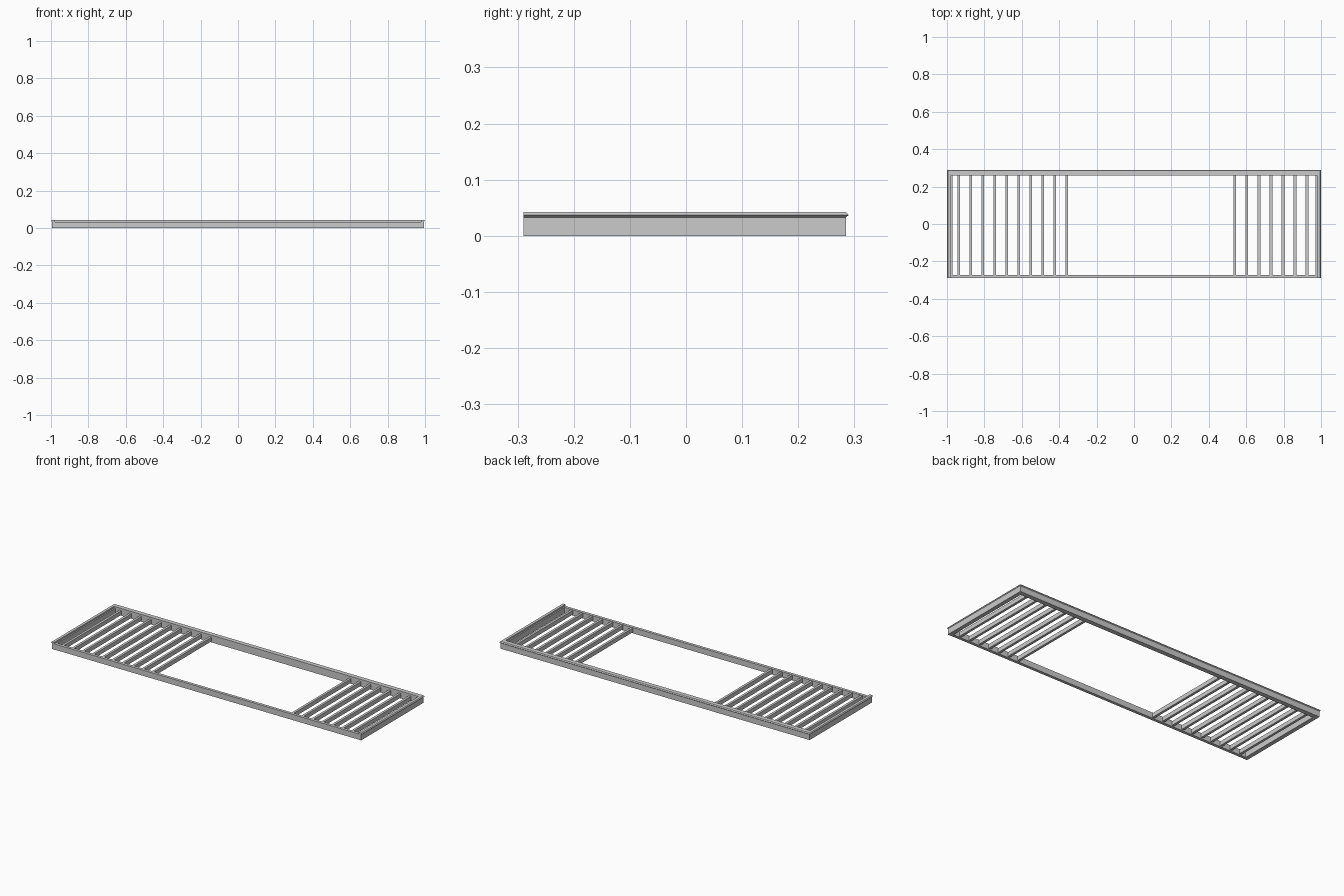
import bpy, bmesh

if "Cube" in bpy.data.objects:
    bpy.data.objects.remove(bpy.data.objects["Cube"])


def make(name, bm):
    bmesh.ops.recalc_face_normals(bm, faces=bm.faces[:])
    me = bpy.data.meshes.new(name)
    bm.to_mesh(me)
    bm.free()
    ob = bpy.data.objects.new(name, me)
    bpy.context.collection.objects.link(ob)
    return ob


def box(name, x0, x1, y0, y1, z0, z1):
    bm = bmesh.new()
    bmesh.ops.create_cube(bm, size=1)
    for v in bm.verts:
        v.co = ((x0 + x1) / 2 + v.co.x * (x1 - x0),
                (y0 + y1) / 2 + v.co.y * (y1 - y0),
                (z0 + z1) / 2 + v.co.z * (z1 - z0))
    return make(name, bm)


def u_sweep(name, inner_x, inner_y, profile, front=-0.29):
    """Mitred U around left, back and right; profile = (outward offset or None for inner edge, z)."""
    bm = bmesh.new()
    rings = []
    for sx, back in ((1, False), (1, True), (-1, True), (-1, False)):
        ring = []
        for off, z in profile:
            x = inner_x if off is None else 0.995 + off
            y = inner_y if off is None else 0.285 + off
            ring.append(bm.verts.new((sx * x, y if back else front, z)))
        rings.append(ring)
    n = len(profile)
    for a, b in zip(rings, rings[1:]):
        for i in range(n):
            j = (i + 1) % n
            bm.faces.new((a[i], a[j], b[j], b[i]))
    bm.faces.new(rings[0])
    bm.faces.new(rings[-1][::-1])
    return make(name, bm)


# Outer frame on three sides, and the nosed lip on top of it
u_sweep("outer_frame", 0.971, 0.259,
        [(None, 0), (0, 0), (0, 0.033), (None, 0.033)])
u_sweep("frame_lip", 0.979, 0.259,
        [(None, 0.033), (0, 0.033), (0.005, 0.037), (0, 0.042), (None, 0.042)])

# Low front rail between the side rails
box("front_rail", -0.971, 0.971, -0.289, -0.272, 0, 0.033)

# Cross slats at both ends, leaving the middle open
pitch = 0.0642
for i in range(30):
    x = -0.937 + i * pitch
    if i < 10 or 23 <= i:
        box("cross_slat", x - 0.007, x + 0.007, -0.274, 0.261, 0.006, 0.030)
